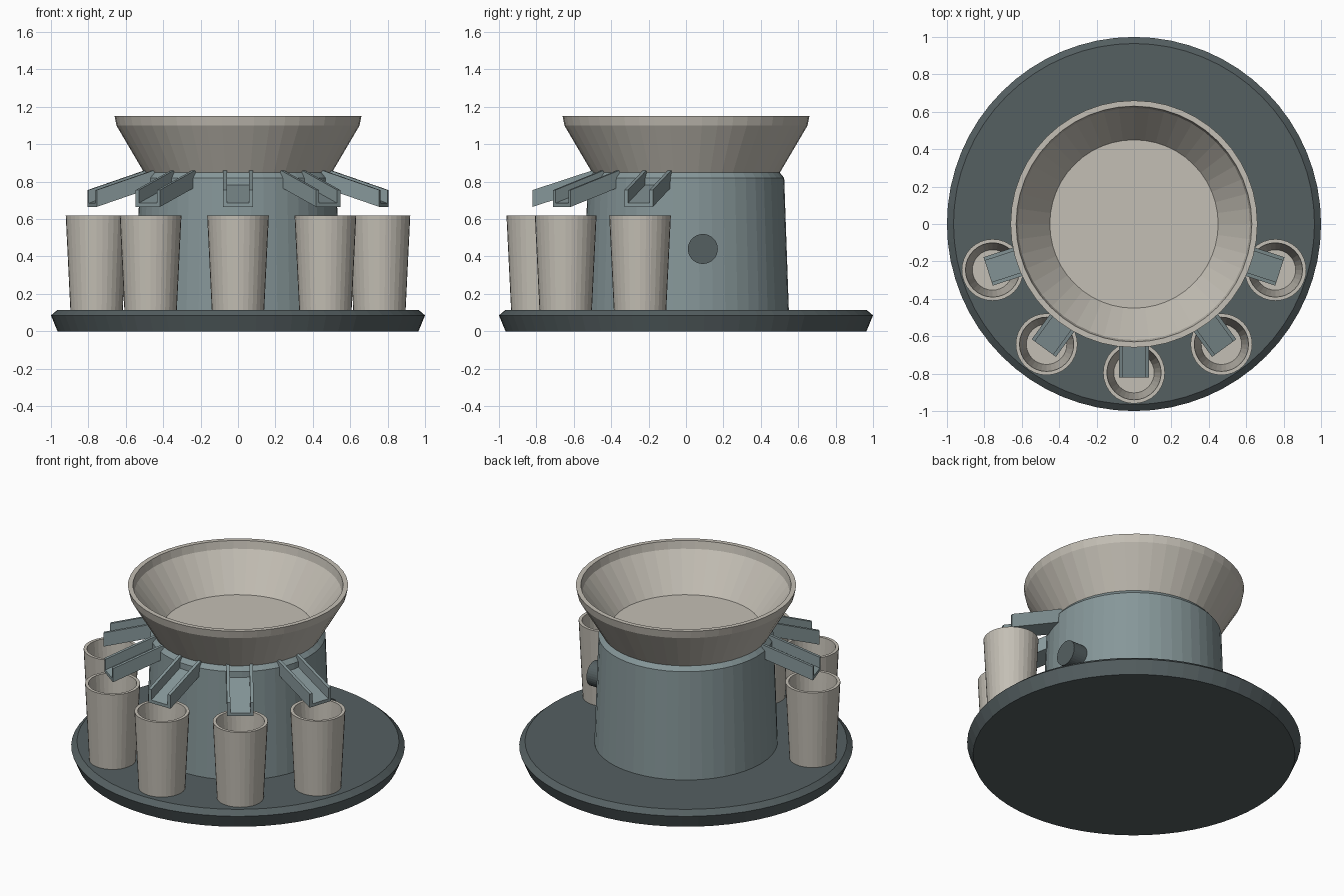
import bpy, bmesh
from math import sin, cos, pi, radians
from mathutils import Matrix

if "Cube" in bpy.data.objects:
    bpy.data.objects.remove(bpy.data.objects["Cube"])


def material(name, rgb):
    m = bpy.data.materials.new(name)
    m.diffuse_color = (*rgb, 1)
    m.use_nodes = True
    m.node_tree.nodes["Principled BSDF"].inputs["Base Color"].default_value = m.diffuse_color
    return m


DARK = material("dark_slate", (0.09, 0.115, 0.12))
TEAL = material("grey_teal", (0.24, 0.31, 0.32))
CREAM = material("cream", (0.55, 0.52, 0.46))


def finish(name, bm, mat, matrix=Matrix()):
    bmesh.ops.recalc_face_normals(bm, faces=bm.faces)
    me = bpy.data.meshes.new(name)
    bm.to_mesh(me)
    bm.free()
    me.materials.append(mat)
    ob = bpy.data.objects.new(name, me)
    ob.matrix_world = matrix
    bpy.context.collection.objects.link(ob)
    return ob


def lathe(name, profile, sides, mat, matrix=Matrix()):
    """Closed turned solid; profile runs (radius, z), both ends are capped."""
    bm = bmesh.new()
    rings = [[bm.verts.new((r * cos(2 * pi * i / sides), r * sin(2 * pi * i / sides), z))
              for i in range(sides)] for r, z in profile]
    for a, b in zip(rings, rings[1:]):
        for i in range(sides):
            j = (i + 1) % sides
            bm.faces.new((a[i], a[j], b[j], b[i]))
    bm.faces.new(rings[0])
    bm.faces.new(rings[-1])
    return finish(name, bm, mat, matrix)


def chute(name, angle):
    """U-shaped channel sloping outwards with upright ends."""
    w, t, h = 0.08, 0.02, 0.09
    section = [(-w, 0), (w, 0), (w, h), (w - t, h), (w - t, t), (-w + t, t), (-w + t, h), (-w, h)]
    bm = bmesh.new()
    inner, outer = [[bm.verts.new((x, y, z + dz)) for x, z in section]
                    for y, dz in ((-0.47, 0.78), (-0.82, 0.665))]
    for i in range(8):
        j = (i + 1) % 8
        bm.faces.new((inner[i], inner[j], outer[j], outer[i]))
    bm.faces.new(inner)
    bm.faces.new(outer)
    return finish(name, bm, TEAL, Matrix.Rotation(angle, 4, 'Z'))


# Round tray, central housing and hopper bowl
lathe("base_tray", [(0.965, 0), (1.0, 0.085), (0.965, 0.115)], 64, DARK)
lathe("housing", [(0.55, 0.11), (0.525, 0.82), (0.50, 0.85)], 48, TEAL)
lathe("bowl", [(0.50, 0.845), (0.65, 1.10), (0.66, 1.15), (0.63, 1.15),
               (0.62, 1.10), (0.45, 0.875)], 48, CREAM)

# Five cups, each under its own chute
for k in range(-2, 3):
    a = radians(36 * k)
    lathe(f"cup_{k + 3}", [(0.14, 0.11), (0.165, 0.62), (0.145, 0.62), (0.108, 0.15)], 32, CREAM,
          Matrix.Translation((0.795 * sin(a), -0.795 * cos(a), 0)))
    chute(f"chute_{k + 3}", a)

# Control knob on the right side
lathe("knob", [(0.08, 0), (0.08, 0.12)], 32, DARK,
      Matrix.Translation((0.49, 0.09, 0.44)) @ Matrix.Rotation(pi / 2, 4, 'Y'))
